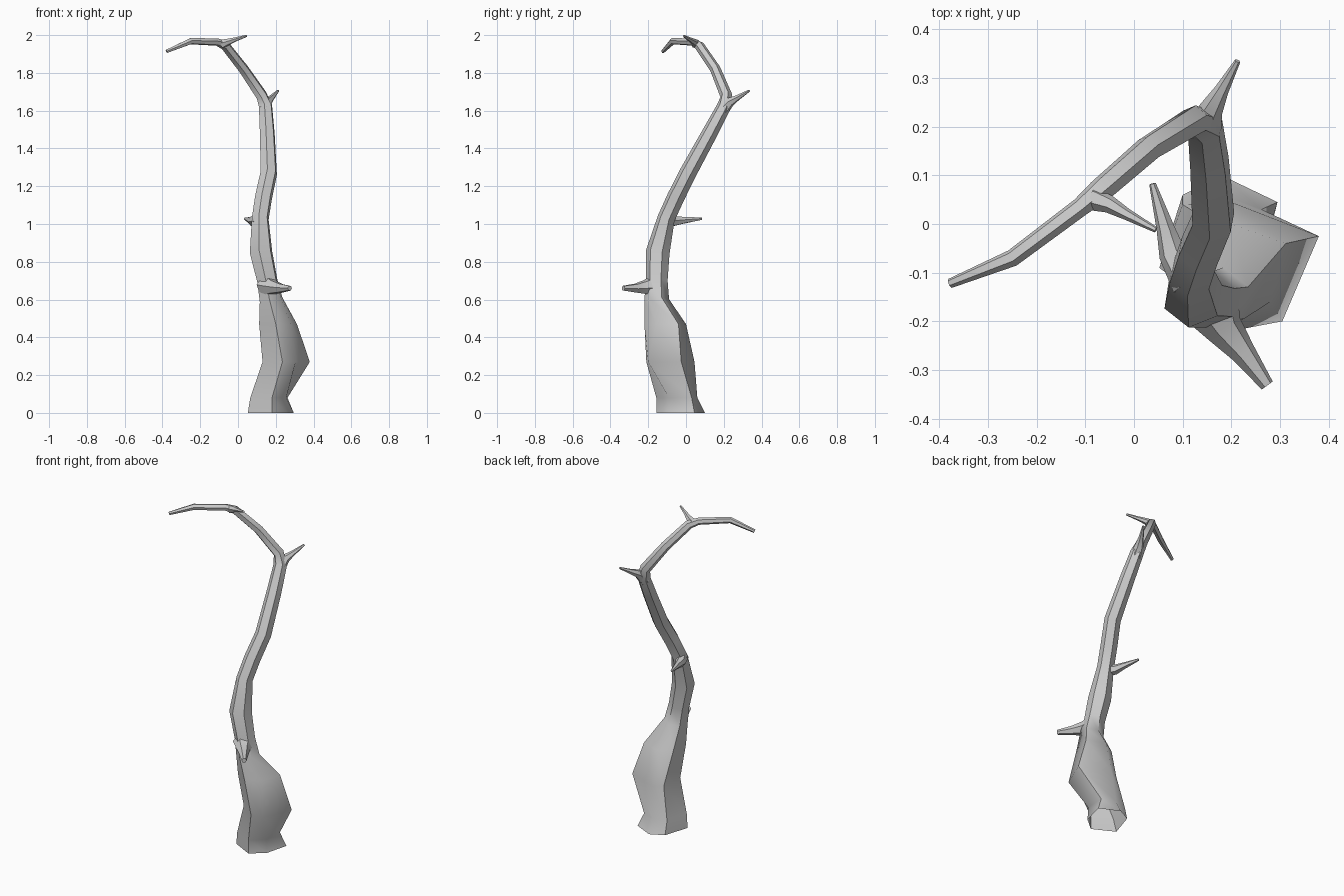
import bpy, bmesh, math
from mathutils import Vector

if "Cube" in bpy.data.objects:
    bpy.data.objects.remove(bpy.data.objects["Cube"])


def tube_rings(path, sides, start_dir=Vector((1, 0, 0)), phase=0.4):
    """Rings perpendicular to a path of (x, y, z, radius), with a transported frame."""
    pts = [Vector(p[:3]) for p in path]
    rings, u = [], start_dir
    for i, p in enumerate(pts):
        t = (pts[min(i + 1, len(pts) - 1)] - pts[max(i - 1, 0)]).normalized()
        u = (u - t * u.dot(t)).normalized()
        v = t.cross(u)
        r = path[i][3]
        angles = [phase - 2 * math.pi * k / sides for k in range(sides)]
        rings.append([p + r * (u * math.cos(a) + v * math.sin(a)) for a in angles])
    return rings


def loft(name, rings):
    bm = bmesh.new()
    loops = [[bm.verts.new(p) for p in ring] for ring in rings]
    for a, b in zip(loops, loops[1:]):
        n = len(a)
        for k in range(n):
            bm.faces.new((a[k], a[(k + 1) % n], b[(k + 1) % n], b[k]))
    bm.faces.new(loops[-1])
    bmesh.ops.recalc_face_normals(bm, faces=bm.faces)
    me = bpy.data.meshes.new(name)
    bm.to_mesh(me)
    bm.free()
    ob = bpy.data.objects.new(name, me)
    bpy.context.collection.objects.link(ob)
    bpy.context.view_layer.objects.active = ob
    ob.select_set(True)
    bpy.ops.object.shade_smooth_by_angle(angle=math.radians(50))
    ob.select_set(False)


# Swollen irregular trunk base, six corners per level, open underneath
base = [
    (0.00, [(.295, .045), (.26, -.09), (.18, -.157), (.052, -.09), (.1, .06), (.18, .1)]),
    (0.08, [(.262, .03), (.255, -.09), (.18, -.157), (.065, -.1), (.1, .04), (.18, .06)]),
    (0.27, [(.38, -.025), (.305, -.2), (.235, -.21), (.13, -.13), (.14, .015), (.2, .045)]),
    (0.47, [(.312, -.04), (.28, -.16), (.2, -.22), (.112, -.16), (.12, -.05), (.2, 0.0)]),
]
rings = [[Vector((x, y, z)) for x, y in poly] for z, poly in base]

# Slender curving trunk continuing into the drooping top branch
stem = [
    (.175, -.155, .60, .066), (.155, -.155, .70, .058), (.122, -.15, .85, .064),
    (.118, -.105, 1.03, .047), (.135, -.055, 1.14, .047), (.163, .01, 1.27, .046),
    (.155, .125, 1.48, .042), (.146, .2, 1.62, .038), (.125, .213, 1.68, .032),
    (.03, .155, 1.82, .028), (-.068, .07, 1.945, .026), (-.11, .035, 1.963, .02),
    (-.25, -.07, 1.968, .018), (-.378, -.122, 1.914, .01),
]
loft("trunk", rings + tube_rings(stem, 6))

# Short pointed twig stubs, flared where they join the trunk
twigs = {
    "lower_twig": [(.155, -.16, .67, .065), (.185, -.215, .665, .04),
                   (.225, -.265, .66, .026), (.274, -.332, .66, .014)],
    "middle_twig": [(.115, -.12, 1.02, .04), (.078, -.06, 1.015, .028),
                    (.065, -.01, 1.02, .019), (.038, .083, 1.028, .007)],
    "upper_twig": [(.145, .19, 1.60, .036), (.158, .235, 1.648, .025),
                   (.18, .275, 1.67, .015), (.213, .335, 1.706, .006)],
    "top_twig": [(-.085, .052, 1.953, .025), (-.05, .04, 1.965, .018),
                 (-.015, .02, 1.977, .012), (.045, -.012, 1.996, .006)],
}
for name, path in twigs.items():
    loft(name, tube_rings(path, 6, Vector((0, 0, 1))))
